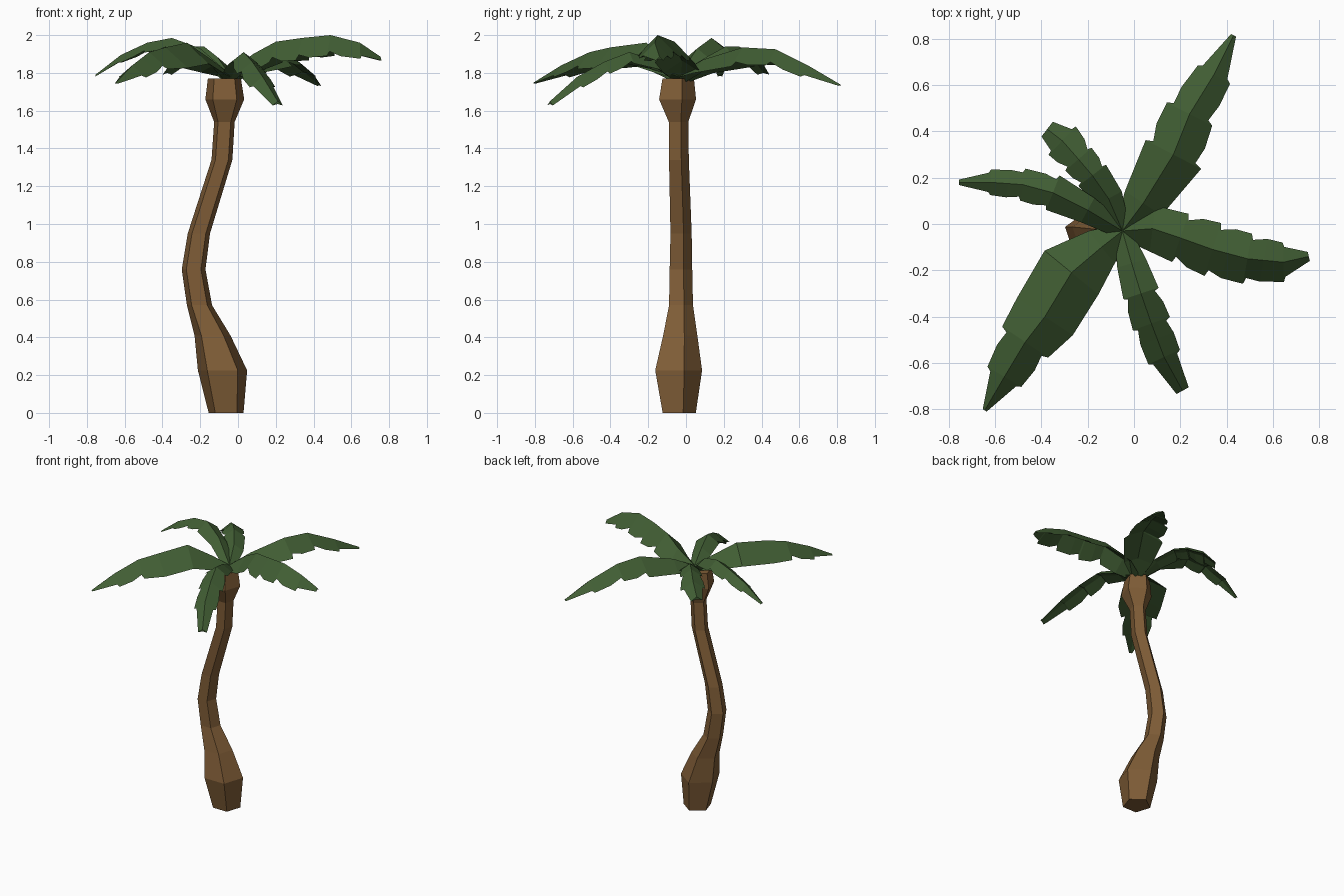
import bpy, math
from mathutils import Vector

if "Cube" in bpy.data.objects:
    bpy.data.objects.remove(bpy.data.objects["Cube"])


def material(name, rgb):
    m = bpy.data.materials.new(name)
    m.diffuse_color = (*rgb, 1)
    m.use_nodes = True
    m.node_tree.nodes["Principled BSDF"].inputs["Base Color"].default_value = m.diffuse_color
    return m


bark = material("bark_brown", (0.21, 0.107, 0.037))
green = material("leaf_green", (0.053, 0.112, 0.034))


def loft(name, rings, mat):
    """Skin a closed solid through rings of equal point count."""
    n = len(rings[0])
    verts = [p for r in rings for p in r]
    faces = [list(range(n))[::-1], list(range(len(verts) - n, len(verts)))]
    for i in range(len(rings) - 1):
        for j in range(n):
            k = (j + 1) % n
            faces.append((i * n + j, i * n + k, i * n + n + k, i * n + n + j))
    me = bpy.data.meshes.new(name)
    me.from_pydata(verts, [], faces)
    me.materials.append(mat)
    ob = bpy.data.objects.new(name, me)
    bpy.context.collection.objects.link(ob)
    return ob


# Five-sided curved trunk: x, y, z, radius
trunk_path = [
    (-.063, -.045, 0, .097), (-.082, -.052, .225, .137), (-.135, -.04, .41, .10),
    (-.204, -.033, .57, .070), (-.235, -.033, .76, .066), (-.207, -.032, .95, .062),
    (-.085, -.043, 1.34, .058), (-.072, -.045, 1.54, .057), (-.070, -.055, 1.66, .108),
    (-.072, -.050, 1.77, .092)]
loft("trunk", [[(x + r * math.cos(a), y + r * math.sin(a), z)
                for a in [math.radians(18 + 72 * i) for i in range(5)]]
               for x, y, z, r in trunk_path], bark)


# Folded fronds: midrib stations x, y, z, half width; stepped lobes along the edges
def frond(name, path, first_notch=2, start=(-.05, -.03, 1.80, .035), thick=.035, fold=.75):
    path = [start] + path
    pts = [Vector(p[:3]) for p in path]
    rows = []
    last = len(path) - 1
    for i, p in enumerate(pts):
        t = pts[min(i + 1, last)] - pts[max(i - 1, 0)]
        side = Vector((-t.y, t.x, 0)).normalized()
        w = path[i][3]
        steps = [(p, w)]
        if first_notch <= i < last:  # edge steps inward, then swells to the next lobe
            w2 = path[i + 1][3]
            steps.append((p.lerp(pts[i + 1], .06), w * .76))
            if i < last - 1:
                steps.append((p.lerp(pts[i + 1], .45), (w + w2) * .48))
        for q, h in steps:
            drop = Vector((0, 0, h * fold))
            # the root is deeper, so that it sinks into the trunk top
            under = Vector((0, 0, -.065 if i == 0 else -min(thick, h * .5)))
            rows.append([q, q - side * h - drop, q + under, q + side * h - drop])
    loft(name, rows, green)


frond("frond_back_right", [
    (.04, .09, 1.87, .095), (.17, .30, 1.935, .135), (.24, .475, 1.925, .11),
    (.345, .645, 1.84, .08), (.43, .815, 1.74, .012)])
frond("frond_right", [
    (.08, -.02, 1.90, .10), (.20, -.06, 1.965, .11), (.34, -.11, 1.985, .12),
    (.49, -.15, 2.0, .11), (.645, -.165, 1.96, .085), (.755, -.14, 1.885, .02)], fold=1)
frond("frond_front_right", [
    (-.01, -.17, 1.87, .065), (.03, -.30, 1.91, .08), (.075, -.43, 1.86, .085),
    (.13, -.575, 1.78, .075), (.21, -.72, 1.65, .03)])
frond("frond_front_left", [
    (-.14, -.10, 1.87, .09), (-.27, -.21, 1.96, .15), (-.385, -.40, 1.935, .145),
    (-.47, -.51, 1.91, .12), (-.56, -.66, 1.84, .085), (-.645, -.805, 1.75, .01)],
    first_notch=4)
frond("frond_left", [
    (-.20, .06, 1.93, .06), (-.35, .135, 1.985, .08), (-.48, .17, 1.96, .07),
    (-.62, .18, 1.895, .055), (-.755, .18, 1.79, .012)])
frond("frond_back_left", [
    (-.11, .11, 1.885, .065), (-.18, .21, 1.94, .075), (-.24, .28, 1.94, .075),
    (-.31, .36, 1.90, .085), (-.375, .41, 1.82, .04)])
